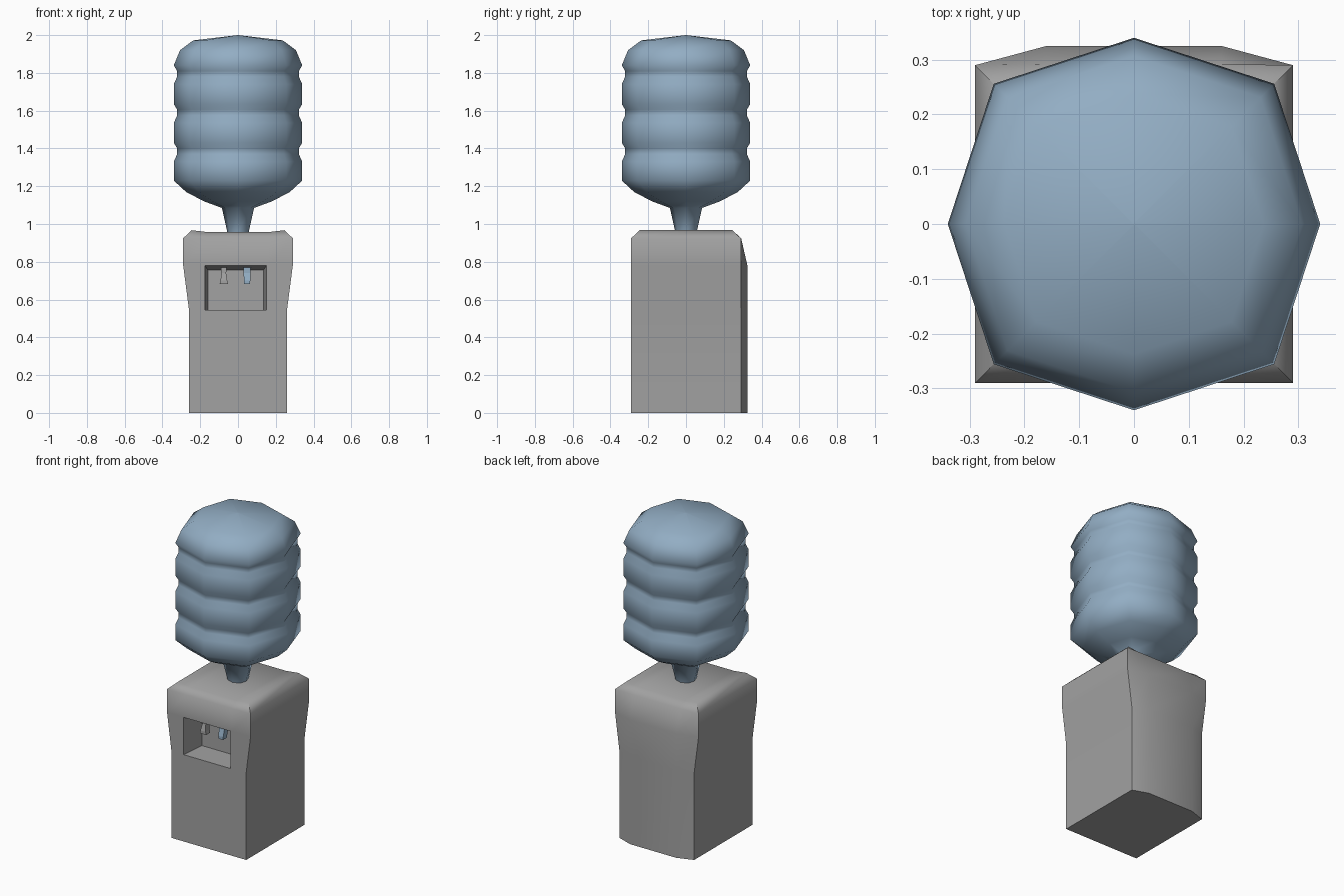
import bpy
import bmesh
import math

cube = bpy.data.objects.get("Cube")
if cube:
    bpy.data.objects.remove(cube, do_unlink=True)


def material(name, rgb):
    m = bpy.data.materials.new(name)
    m.use_nodes = True
    m.diffuse_color = (*rgb, 1)
    m.node_tree.nodes["Principled BSDF"].inputs["Base Color"].default_value = (*rgb, 1)
    return m


grey = material("grey plastic", (0.36, 0.36, 0.36))
blue = material("water blue", (0.29, 0.42, 0.55))


def activate(ob):
    bpy.ops.object.select_all(action="DESELECT")
    ob.select_set(True)
    bpy.context.view_layer.objects.active = ob


def loft(name, rings, mat, smooth=None, cap_columns=False):
    """Skin a stack of equal-sized point rings and close both ends."""
    bm = bmesh.new()
    loops = [[bm.verts.new(p) for p in ring] for ring in rings]
    n = len(loops[0])
    for low, high in zip(loops, loops[1:]):
        for i in range(n):
            j = (i + 1) % n
            bm.faces.new((low[i], low[j], high[j], high[i]))
    bm.faces.new(loops[0][::-1])
    top = loops[-1]
    if cap_columns:
        for i in range(3):
            bm.faces.new((top[i], top[i + 1], top[6 - i], top[7 - i]))
    else:
        bm.faces.new(top)
    bmesh.ops.recalc_face_normals(bm, faces=bm.faces)
    mesh = bpy.data.meshes.new(name)
    bm.to_mesh(mesh)
    bm.free()
    mesh.materials.append(mat)
    ob = bpy.data.objects.new(name, mesh)
    bpy.context.collection.objects.link(ob)
    if smooth:
        activate(ob)
        bpy.ops.object.shade_smooth_by_angle(angle=math.radians(smooth))
    return ob


# Cabinet: flared upper half, bowed back, shallow dip across the top
def cabinet_ring(z, w, d, back, dip=0):
    m = 0.16
    return [(-w, -d, z), (-m, -d, z - dip), (m, -d, z - dip), (w, -d, z),
            (w, d, z), (m, back, z - dip), (-m, back, z - dip), (-w, d, z)]


cabinet = loft("cabinet", [
    cabinet_ring(0, 0.26, 0.29, 0.325),
    cabinet_ring(0.55, 0.26, 0.29, 0.325),
    cabinet_ring(0.78, 0.29, 0.29, 0.325),
    cabinet_ring(0.925, 0.29, 0.29, 0.292),
    cabinet_ring(0.967, 0.245, 0.245, 0.245, 0.01)], grey, cap_columns=True)


# Dispensing recess, tapering inward
def recess_ring(y, x0, x1, z1):
    return [(x0, y, 0.545), (x1, y, 0.545), (x1, y, z1), (x0, y, z1)]


cutter = loft("recess_cutter", [recess_ring(-0.31, -0.177, 0.152, 0.782),
                                recess_ring(-0.13, -0.16, 0.135, 0.757)], grey)
cutter.hide_render = True
activate(cabinet)
cut = cabinet.modifiers.new("recess", "BOOLEAN")
cut.operation = "DIFFERENCE"
cut.solver = "EXACT"
cut.object = cutter
bpy.ops.object.modifier_apply(modifier=cut.name)
bpy.data.objects.remove(cutter, do_unlink=True)
bpy.ops.object.shade_smooth_by_angle(angle=math.radians(55))


# Taps hanging from the recess ceiling
def tap(name, x, mat, widths):
    rings = []
    for z, w, y0, y1 in zip((0.682, 0.7, 0.74, 0.775), widths,
                            (-0.24, -0.24, -0.23, -0.23), (-0.2, -0.2, -0.19, -0.17)):
        rings.append([(x - w, y0, z), (x + w, y0, z), (x + w, y1, z), (x - w, y1, z)])
    return loft(name, rings, mat)


tap("hot_tap", -0.075, grey, (0.022, 0.018, 0.012, 0.016))
tap("cold_tap", 0.048, blue, (0.016, 0.017, 0.018, 0.02))

# Bottle: ribbed eight-sided profile from neck to crown
profile = [(0.055, 0.95), (0.085, 1.085), (0.18, 1.12), (0.275, 1.17), (0.34, 1.23)]
for groove in (1.385, 1.59, 1.795):
    profile += [(0.34, groove - 0.055), (0.322, groove - 0.015),
                (0.322, groove + 0.015), (0.34, groove + 0.045)]
profile += [(0.307, 1.92), (0.237, 1.972), (0.002, 2.0)]


def bottle_ring(r, z):
    pts = []
    for i in range(8):
        a = i * math.pi / 4
        s = r * (1.065 if i % 2 else 1)
        pts.append((s * math.cos(a), s * math.sin(a), z))
    return pts


loft("bottle", [bottle_ring(r, z) for r, z in profile], blue, smooth=75)
